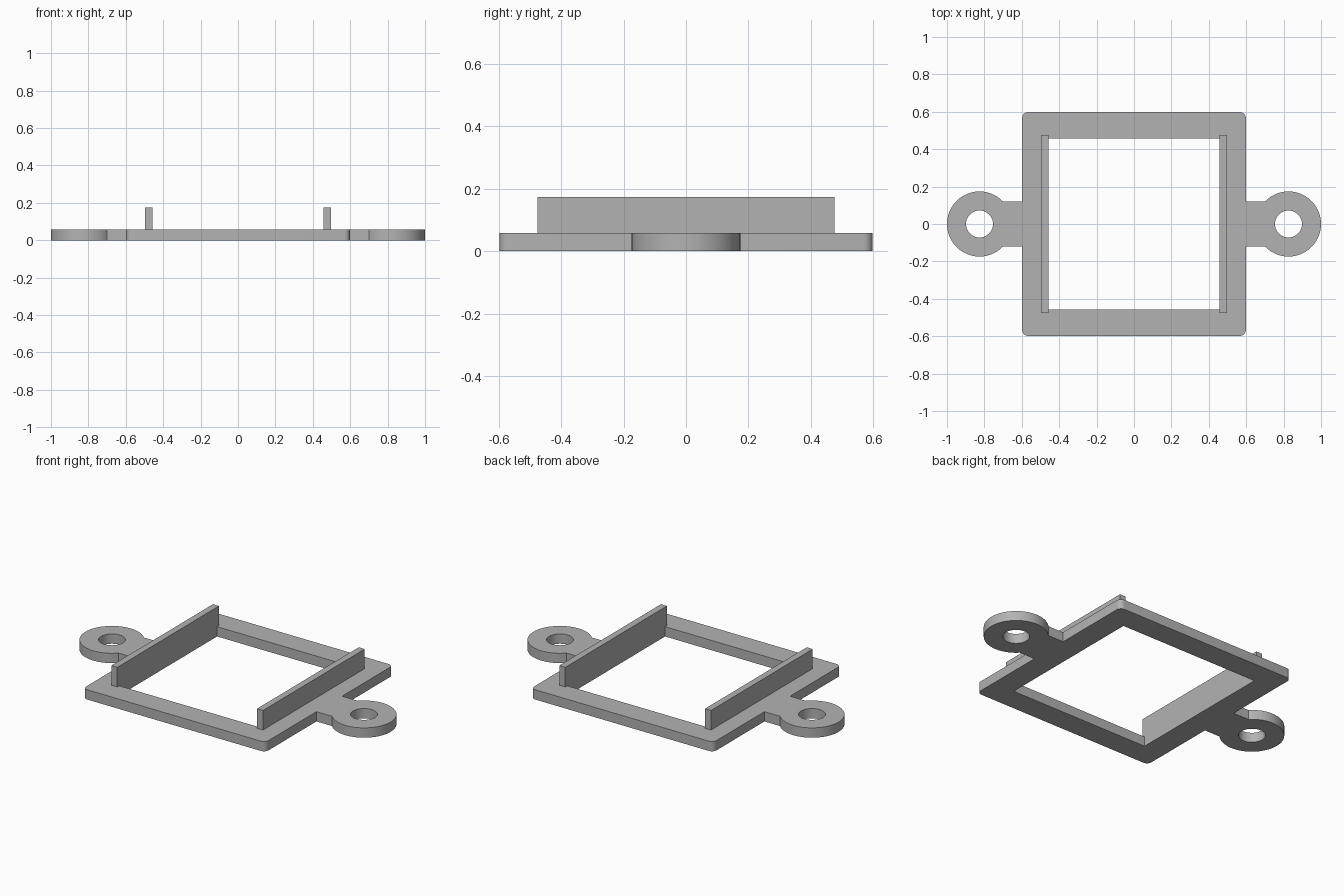
import bpy, bmesh
from math import sin, cos, pi, asin

THICK = 0.058             # plate thickness
HALF, INNER = 0.598, 0.458  # frame outer and opening half widths
CORNER = 0.03
EAR_X, EAR_R, HOLE_R, NECK = 0.826, 0.174, 0.072, 0.12

cube = bpy.data.objects.get("Cube")
if cube:
    bpy.data.objects.remove(cube)

grey = bpy.data.materials.new("plain grey")
grey.use_nodes = True
colour = (0.45, 0.45, 0.45, 1)
grey.diffuse_color = colour
grey.node_tree.nodes["Principled BSDF"].inputs["Base Color"].default_value = colour


def arc(cx, cy, r, start, end, steps):
    return [(cx + r * cos(start + (end - start) * i / steps),
             cy + r * sin(start + (end - start) * i / steps)) for i in range(steps + 1)]


def add_mesh(name, mesh):
    obj = bpy.data.objects.new(name, mesh)
    bpy.context.collection.objects.link(obj)
    mesh.materials.clear()
    mesh.materials.append(grey)
    return obj


# Outline of the right half, then turned half a circle for the left half
c = HALF - CORNER
join = asin(NECK / EAR_R)
half = arc(c, -c, CORNER, -pi / 2, 0, 6) + [(HALF, -NECK)]
half += arc(EAR_X, 0, EAR_R, -pi + join, pi - join, 56)
half += [(HALF, NECK)] + arc(c, c, CORNER, 0, pi / 2, 6)
outline = half + [(-x, -y) for x, y in half]

# Square opening and screw holes
opening = [(-INNER, -INNER), (INNER, -INNER), (INNER, INNER), (-INNER, INNER)]
holes = [arc(s * EAR_X, 0, HOLE_R, 0, 2 * pi, 40)[:-1] for s in (-1, 1)]

# Frame plate: filled outline given thickness
curve = bpy.data.curves.new("plate_profile", "CURVE")
curve.dimensions = "2D"
curve.fill_mode = "BOTH"
curve.extrude = THICK / 2
for loop in [outline, opening] + holes:
    spline = curve.splines.new("POLY")
    spline.points.add(len(loop) - 1)
    for point, (x, y) in zip(spline.points, loop):
        point.co = (x, y, 0, 1)
    spline.use_cyclic_u = True
profile = bpy.data.objects.new("plate_profile", curve)
bpy.context.collection.objects.link(profile)
bpy.context.view_layer.update()
mesh = bpy.data.meshes.new_from_object(profile.evaluated_get(bpy.context.evaluated_depsgraph_get()))
bpy.data.objects.remove(profile)

bm = bmesh.new()
bm.from_mesh(mesh)
bmesh.ops.remove_doubles(bm, verts=bm.verts, dist=0.0001)
bmesh.ops.recalc_face_normals(bm, faces=bm.faces)
bmesh.ops.translate(bm, verts=bm.verts, vec=(0, 0, THICK / 2))
bm.to_mesh(mesh)
bm.free()
plate = add_mesh("frame_plate", mesh)
bpy.ops.object.select_all(action="DESELECT")
plate.select_set(True)
bpy.context.view_layer.objects.active = plate
bpy.ops.object.shade_smooth_by_angle(angle=pi / 6)

# Upright rails along both sides of the opening
RAIL_W, RAIL_L, RAIL_TOP = 0.039, 0.952, 0.174
for side, s in (("left", 1), ("right", -1)):
    bm = bmesh.new()
    bmesh.ops.create_cube(bm, size=1)
    bmesh.ops.scale(bm, verts=bm.verts, vec=(RAIL_W, RAIL_L, RAIL_TOP - THICK))
    bmesh.ops.translate(bm, verts=bm.verts,
                        vec=(s * (INNER + RAIL_W / 2), 0, (RAIL_TOP + THICK) / 2))
    rail = bpy.data.meshes.new(side + "_rail")
    bm.to_mesh(rail)
    bm.free()
    add_mesh(side + "_rail", rail)
